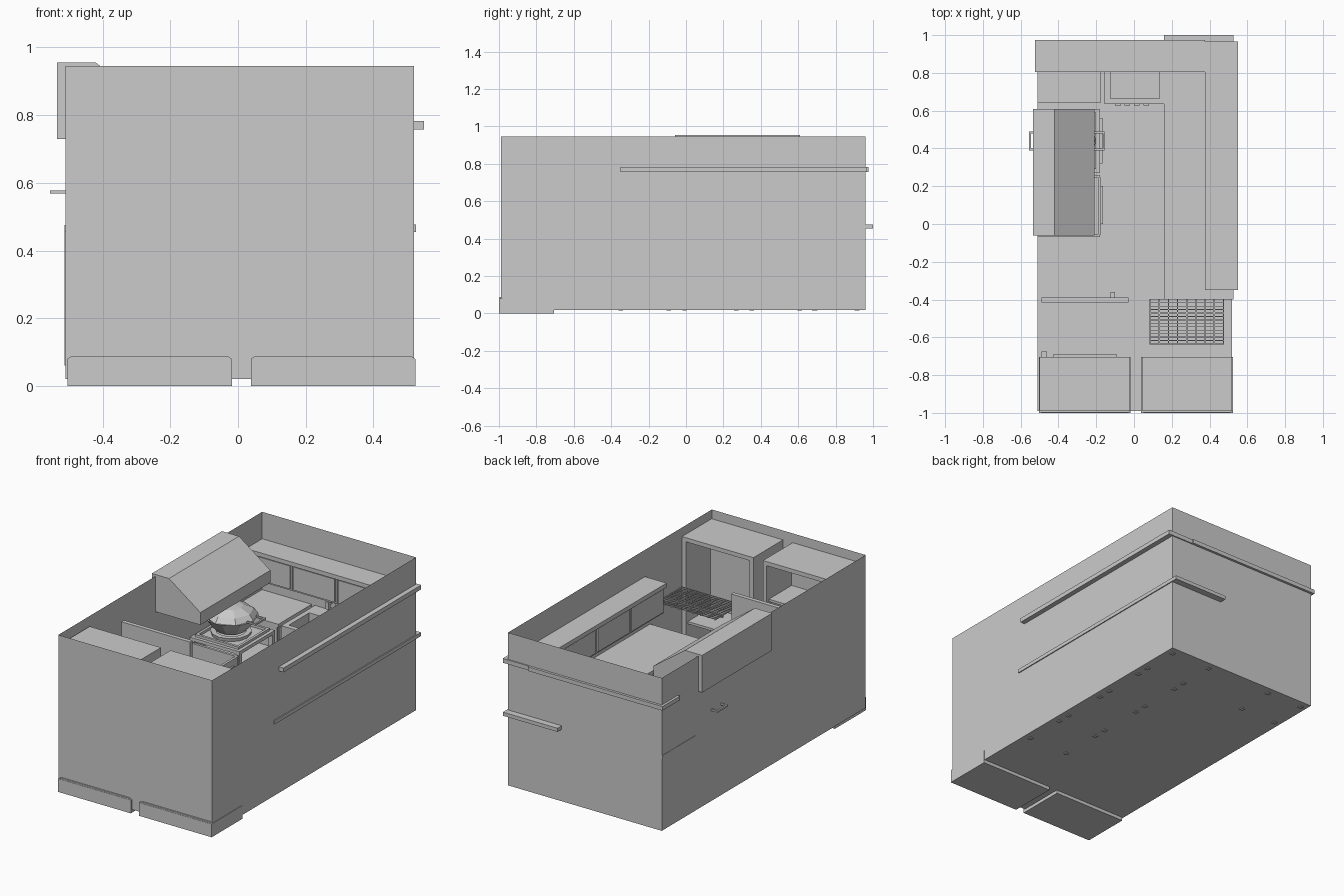
import bpy, bmesh, math
from mathutils import Vector


def mesh_object(name, bm):
    bmesh.ops.recalc_face_normals(bm, faces=bm.faces)
    me = bpy.data.meshes.new(name)
    bm.to_mesh(me)
    bm.free()
    ob = bpy.data.objects.new(name, me)
    bpy.context.collection.objects.link(ob)
    return ob


def add_box(bm, x0, x1, y0, y1, z0, z1):
    geo = bmesh.ops.create_cube(bm, size=1)
    for v in geo['verts']:
        v.co = Vector(((x0 + x1) / 2 + v.co.x * (x1 - x0),
                       (y0 + y1) / 2 + v.co.y * (y1 - y0),
                       (z0 + z1) / 2 + v.co.z * (z1 - z0)))


def boxes(name, *dims):
    bm = bmesh.new()
    for d in dims:
        add_box(bm, *d)
    return mesh_object(name, bm)


def prism(name, profile, y0, y1):
    """Extrude an (x, z) profile along y."""
    bm = bmesh.new()
    f = bm.faces.new([bm.verts.new((x, y0, z)) for x, z in profile])
    r = bmesh.ops.extrude_face_region(bm, geom=[f])
    for v in r['geom']:
        if isinstance(v, bmesh.types.BMVert):
            v.co.y = y1
    return mesh_object(name, bm)


def lathe(name, profile, loc, sides):
    bm = bmesh.new()
    vs = [bm.verts.new((r, 0, z)) for r, z in profile]
    es = [bm.edges.new(p) for p in zip(vs, vs[1:])]
    bmesh.ops.spin(bm, geom=vs + es, cent=(0, 0, 0), axis=(0, 0, 1),
                   angle=2 * math.pi, steps=sides)
    bmesh.ops.remove_doubles(bm, verts=bm.verts, dist=0.0005)
    ob = mesh_object(name, bm)
    ob.location = loc
    return ob


def tall_unit(name, x0, x1, shelves):
    """Open tall cabinet facing +y with a wider plinth."""
    y0, y1, t = -0.988, -0.705, 0.025
    parts = [(x0, x0 + t, y0, y1, 0.08, 0.89), (x1 - t, x1, y0, y1, 0.08, 0.89),
             (x0 + t, x1 - t, y0, y0 + 0.045, 0.08, 0.865),
             (x0 + t, x1 - t, y0, y1, 0.865, 0.89), (x0 + t, x1 - t, y0, y1, 0.08, 0.105)]
    parts += [(x0 + t, x1 - t, y0 + 0.045, y1 - 0.02, z, z + 0.015) for z in shelves]
    boxes(name, *parts)
    boxes(name + "_plinth", (x0 - 0.004, x1 + 0.004, -1.0, y1, 0, 0.08))


def base_unit(name, axis_front, x0, x1, y0, y1, drawers=2):
    """Base cabinet body, feet, fronts and handles; the front faces +x, -x or -y."""
    boxes(name, (x0, x1, y0, y1, 0.06, 0.455))
    boxes(name + "_feet", *[(x - .012, x + .012, y - .012, y + .012, 0.015, 0.06)
                            for x in (x0 + .04, x1 - .04) for y in (y0 + .04, y1 - .04)])
    fronts, handles = [], []
    for i in range(drawers):
        h = 0.385 / drawers
        a, b = 0.065 + i * h, 0.06 + (i + 1) * h
        m = b - 0.03
        if axis_front == '-y':
            fronts.append((x0 + .01, x1 - .01, y0 - .008, y0, a, b))
            handles.append((x0 + .1, x1 - .1, y0 - .016, y0 - .008, m, m + .01))
        else:
            s, x = (1, x1) if axis_front == '+x' else (-1, x0)
            fronts.append((min(x, x + s * .006), max(x, x + s * .006), y0 + .01, y1 - .01, a, b))
            handles.append((min(x + s * .006, x + s * .012), max(x + s * .006, x + s * .012),
                            y0 + .1, y1 - .1, m, m + .01))
    boxes(name + "_fronts", *fronts)
    boxes(name + "_handles", *handles)


# Room shell: thin floor and four walls, open at the top
bm = bmesh.new()
add_box(bm, -0.51, 0.52, -0.99, 0.96, 0.02, 0.945)
bm.faces.ensure_lookup_table()
top = max(bm.faces, key=lambda f: f.calc_center_median().z)
bmesh.ops.delete(bm, geom=[top], context='FACES_ONLY')
mesh_object("room_shell", bm)

# Tall units against the front wall, with handle and loose door
tall_unit("tall_unit_left", -0.50, -0.022, (0.64, 0.36))
tall_unit("tall_unit_right", 0.042, 0.52, (0.36,))
for x0, x1 in ((-0.504, -0.018), (0.038, 0.524)):
    prism("plinth_chamfer", [(x0, 0.08), (x1, 0.08), (x1 - .012, 0.088), (x0 + .012, 0.088)], -0.998, -0.985)
boxes("tall_unit_handle", (-0.43, -0.09, -0.705, -0.692, 0.62, 0.635))
boxes("tall_unit_hinge", (-0.49, -0.46, -0.705, -0.675, 0.60, 0.64))
boxes("open_door", (-0.49, -0.03, -0.415, -0.39, 0.10, 0.81))
boxes("open_door_handle", (-0.125, -0.10, -0.39, -0.36, 0.40, 0.55))

# Wire rack pulled out of the right tall unit
rack = [(0.085 + i * 0.0485 - .003, 0.085 + i * 0.0485 + .003, -0.635, -0.397, 0.617, 0.624) for i in range(9)]
rack += [(0.082, 0.476, -0.635 + j * 0.0182 - .002, -0.635 + j * 0.0182 + .002, 0.622, 0.627) for j in range(14)]
rack += [(0.082, 0.476, -0.476, -0.466, 0.605, 0.62)]
boxes("wire_rack", *rack)

# Right run of base cabinets and worktop
for i, (a, b) in enumerate(((-0.39, -0.05), (-0.05, 0.31), (0.31, 0.65), (0.65, 0.955))):
    base_unit("right_base_%d" % i, '-x', 0.172, 0.519, a + .002, b - .002)
boxes("right_worktop", (0.16, 0.526, -0.40, 1.0, 0.455, 0.477))

# Upper cabinets with doors and cornices along right and back walls
uppers = [(0.39, 0.519, -0.34 + i * 0.325, -0.34 + i * 0.325 + 0.322, 0.60, 0.757) for i in range(4)]
boxes("right_upper_cabinets", *uppers)
boxes("right_upper_doors", *[(0.383, 0.39, u[2] + .01, u[3] - .01, 0.61, 0.75) for u in uppers])
boxes("right_cornice", (0.375, 0.55, -0.35, 0.967, 0.757, 0.783))
backs = [(-0.509 + i * 0.3, -0.212 + i * 0.3, 0.82, 0.958, 0.60, 0.757) for i in range(3)]
boxes("back_upper_cabinets", *backs)
boxes("back_upper_doors", *[(b[0] + .01, b[1] - .01, 0.813, 0.82, 0.61, 0.75) for b in backs])
boxes("back_cornice", (-0.525, 0.375, 0.805, 0.975, 0.757, 0.782))

# Left corner cabinet and worktop
base_unit("left_corner_base", '+x', -0.512, -0.19, 0.645, 0.955)
boxes("left_worktop", (-0.512, -0.178, 0.64, 0.958, 0.455, 0.475))

# Hollow rack unit under the hood, open at the top
hollow = [(-0.51, -0.18, -0.07, -0.055, 0.02, 0.43), (-0.51, -0.18, 0.245, 0.26, 0.02, 0.43),
          (-0.51, -0.495, -0.055, 0.245, 0.02, 0.43), (-0.19, -0.175, -0.055, 0.245, 0.02, 0.43)]
hollow += [(-0.495, -0.19, -0.055, 0.245, z, z + .012) for z in (0.04, 0.24)]
boxes("hollow_unit", *hollow)
boxes("hollow_unit_handle", (-0.175, -0.165, 0.0, 0.2, 0.38, 0.392))

# Cooker: open frame, shelves, hob frame and burners
cx0, cx1, cy0, cy1 = -0.51, -0.18, 0.27, 0.61
cooker = [(x, x + .025, y, y + .025, 0.02, 0.43) for x in (cx0, cx1 - .025) for y in (cy0, cy1 - .025)]
cooker += [(cx0, cx1, cy0, cy1, z, z + .02) for z in (0.03, 0.33, 0.43)]
cooker += [(cx0, cx0 + .01, cy0, cy1, 0.05, 0.43), (cx1 - .02, cx1 - .005, cy0 + .025, cy1 - .025, 0.06, 0.31),
           (cx0, cx1, cy1 - .01, cy1, 0.05, 0.43)]
boxes("cooker", *cooker)
boxes("hob_frame", (cx0 + .02, cx1 - .02, cy0 + .02, cy0 + .035, 0.45, 0.465),
      (cx0 + .02, cx1 - .02, cy1 - .035, cy1 - .02, 0.45, 0.465),
      (cx0 + .02, cx0 + .035, cy0 + .02, cy1 - .02, 0.45, 0.465),
      (cx1 - .035, cx1 - .02, cy0 + .02, cy1 - .02, 0.45, 0.465))
boxes("cooker_handle", (-0.18, -0.166, 0.32, 0.56, 0.36, 0.374))
lathe("burner", [(0.11, 0.45), (0.115, 0.47), (0.085, 0.47), (0.08, 0.45)], (-0.355, 0.44, 0), 12)

# Low-poly pan with domed lid and side handles
lathe("pan", [(0.0001, 0.475), (0.08, 0.475), (0.125, 0.52), (0.155, 0.565), (0.145, 0.565), (0.07, 0.49), (0.0001, 0.485)],
      (-0.355, 0.44, 0), 10)
lathe("pan_lid", [(0.15, 0.565), (0.125, 0.595), (0.07, 0.62), (0.0001, 0.628)], (-0.355, 0.44, 0), 8)
for s in (-1, 1):
    xa, xb = sorted((-0.355 + s * 0.14, -0.355 + s * 0.2))
    xe = sorted((-0.355 + s * 0.19, -0.355 + s * 0.2))
    boxes("pan_handle", (xa, xb, 0.39, 0.40, 0.568, 0.578), (xa, xb, 0.48, 0.49, 0.568, 0.578),
          (xe[0], xe[1], 0.39, 0.49, 0.568, 0.578))

# Cooker hood with sloping front
prism("cooker_hood", [(-0.535, 0.73), (-0.21, 0.73), (-0.21, 0.805), (-0.42, 0.955), (-0.535, 0.955)], -0.06, 0.61)

# Sink cabinet, open basin and tap
boxes("sink_cabinet", (-0.155, 0.16, 0.635, 0.665, 0.06, 0.475), (-0.155, -0.125, 0.665, 0.957, 0.06, 0.475),
      (0.135, 0.16, 0.665, 0.957, 0.06, 0.475), (-0.125, 0.135, 0.86, 0.957, 0.06, 0.475),
      (-0.125, 0.135, 0.665, 0.86, 0.34, 0.36))
boxes("sink_handles", *[(x, x + .03, 0.627, 0.635, 0.40, 0.41) for x in (-0.10, -0.05, 0.0, 0.05)])
boxes("tap", (0.02, 0.04, 0.90, 0.92, 0.475, 0.60), (0.02, 0.04, 0.81, 0.92, 0.58, 0.60),
      (0.02, 0.04, 0.81, 0.83, 0.555, 0.58), (-0.03, 0.02, 0.90, 0.92, 0.50, 0.512))
